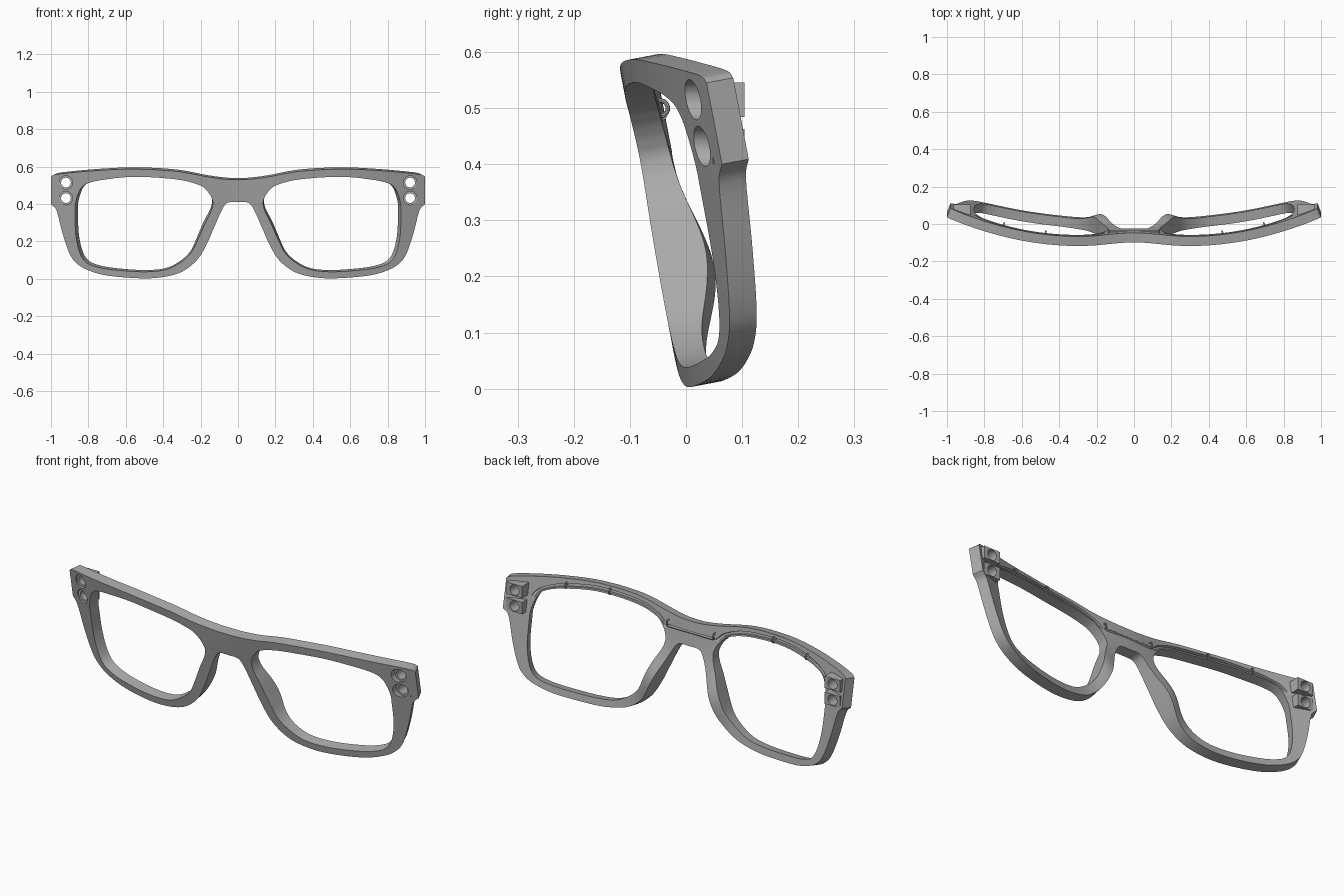
import bpy, bmesh, math
from mathutils import Vector

cube = bpy.data.objects.get("Cube")
if cube:
    bpy.data.objects.remove(cube)

grey = bpy.data.materials.new("frame_grey")
grey.use_nodes = True
colour = (0.4, 0.4, 0.4, 1)
grey.diffuse_color = colour
grey.node_tree.nodes["Principled BSDF"].inputs["Base Color"].default_value = colour

THICK = 0.052      # rim thickness
TILT = 0.19        # backward lean of the lower rim
TOP = 0.58


def wrap(x):
    """Depth of the wrapped front along its top edge."""
    if x < 0.25:
        return -0.12 + 0.006 * (1 + math.cos(math.pi * x / 0.25))
    return -0.12 + 0.15 * ((x - 0.25) / 0.75) ** 2


def slope(x):
    if x < 0.01:
        return 0
    return (wrap(x + 0.001) - wrap(x - 0.001)) / 0.002


def surface(x, z, depth):
    """Point at a depth behind the wrapped, tilted front."""
    front = Vector((x, wrap(x) + TILT * (TOP - z), z))
    return front + Vector((-slope(x), 1, TILT)).normalized() * depth


def spline(points, corners, steps=5):
    """Closed smooth loop with straight tangents at the corners."""
    n, result = len(points), []
    for i in range(n):
        before, a, b, after = (points[(i + k) % n] for k in (-1, 0, 1, 2))
        ta = b - a if i in corners else (b - before) / 2
        tb = b - a if (i + 1) % n in corners else (after - a) / 2
        for s in range(steps):
            t = s / steps
            h = t * t * (3 - 2 * t)
            result.append(a * (1 - h) + b * h + ta * (t * (1 - t) ** 2)
                          - tb * (t * t * (1 - t)))
    return result


def finish(obj, name):
    obj.name = name
    obj.data.name = name
    obj.data.materials.clear()
    obj.data.materials.append(grey)
    return obj


def select(obj):
    bpy.ops.object.select_all(action='DESELECT')
    obj.select_set(True)
    bpy.context.view_layer.objects.active = obj


def smooth(obj):
    select(obj)
    bpy.ops.object.shade_smooth_by_angle(angle=math.radians(30))


def cut(obj, cutter):
    mod = obj.modifiers.new("hole", 'BOOLEAN')
    mod.operation = 'DIFFERENCE'
    mod.solver = 'EXACT'
    mod.object = cutter
    select(obj)
    bpy.ops.object.modifier_apply(modifier=mod.name)


def drill(x, z, radius, y0, y1):
    bpy.ops.mesh.primitive_cylinder_add(vertices=32, radius=radius, depth=y1 - y0,
                                        location=(x, (y0 + y1) / 2, z),
                                        rotation=(math.pi / 2, 0, 0))
    tool = bpy.context.object
    tool.hide_render = True
    return tool


# Half rim outline, clockwise from the bridge top: outer edge, then lens edge
OUTER = [(0, .53), (.06, .532), (.16, .545), (.33, .575), (.55, .587), (.74, .58),
         (.9, .567), (.98, .557), (1, .545), (1, .4), (.97, .365), (.94, .25),
         (.905, .145), (.87, .09), (.81, .05), (.7, .018), (.52, .003), (.4, .01),
         (.3, .038), (.22, .1), (.17, .18), (.13, .27), (.095, .35), (.07, .395),
         (.045, .41), (0, .41)]
INNER = [(.15, .45), (.17, .475), (.21, .503), (.33, .532), (.55, .546), (.72, .53),
         (.8, .512), (.835, .49), (.855, .455), (.87, .4), (.871, .35), (.868, .24),
         (.85, .15), (.82, .095), (.77, .068), (.68, .05), (.52, .038), (.4, .046),
         (.32, .08), (.255, .135), (.215, .21), (.175, .3), (.145, .36), (.135, .395),
         (.135, .415), (.14, .43)]
outer = spline([Vector(p) for p in OUTER], {0, 8, 9, len(OUTER) - 1})
inner = spline([Vector(p) for p in INNER], set())


def section(o, i):
    """Cross-section of the rim: plain front, back with a wire groove along the top."""
    width = (o - i).length
    groove = 0.012 * min(1, max(0, (i.y - 0.46) / 0.03))
    ring = [(0, 0, 0), (0.5, 0, 0), (1, 0, 0), (1, 1, 0), (0.8, 1, 0)]
    ring += [(0.024 / width, 1, 0), (0.022 / width, 1, groove),
             (0.010 / width, 1, groove), (0.008 / width, 1, 0), (0, 1, 0)]
    for u, back, dip in ring:
        p = i.lerp(o, u)
        x, z = max(0, p.x), p.y
        nose = 0.045 * math.exp(-((x - 0.17) / 0.1) ** 2 - ((z - 0.2) / 0.13) ** 2)
        yield surface(x, z, back * (THICK + nose) - dip)


# Rim and bridge
bm = bmesh.new()
rows = [[bm.verts.new(p) for p in section(o, i)] for o, i in zip(outer, inner)]
for k, row in enumerate(rows):
    nxt = rows[(k + 1) % len(rows)]
    for j in range(len(row)):
        m = (j + 1) % len(row)
        bm.faces.new((row[j], nxt[j], nxt[m], row[m]))
seam = [f for f in bm.faces if all(v.co.x < 1e-4 for v in f.verts)]
bmesh.ops.delete(bm, geom=seam, context='FACES')
bmesh.ops.recalc_face_normals(bm, faces=bm.faces)
mesh = bpy.data.meshes.new("rim")
bm.to_mesh(mesh)
bm.free()
rim = bpy.data.objects.new("rim", mesh)
bpy.context.collection.objects.link(rim)
finish(rim, "rim")
mirror = rim.modifiers.new("mirror", 'MIRROR')
mirror.use_clip = True
select(rim)
bpy.ops.object.modifier_apply(modifier="mirror")

HINGE_X = 0.92
for side, label in ((1, "left"), (-1, "right")):
    # Hinge blocks with screw holes through the rim
    for z, place in ((0.515, "upper"), (0.432, "lower")):
        bpy.ops.mesh.primitive_cube_add(size=1, location=(side * HINGE_X, 0.076, z))
        block = finish(bpy.context.object, f"{label}_{place}_hinge_block")
        block.scale = (0.09, 0.056, 0.062)
        select(block)
        bpy.ops.object.transform_apply(location=False, rotation=False, scale=True)
        face = surface(HINGE_X, z, 0).y
        bore = drill(side * HINGE_X, z, 0.026, -0.2, 0.3)
        recess = drill(side * HINGE_X, z, 0.036, -0.2, face + 0.022)
        cut(block, bore)
        cut(rim, bore)
        cut(rim, recess)
        for tool in (bore, recess):
            bpy.data.objects.remove(tool)
        smooth(block)
    # Wire clips over the groove
    for n, (x, z) in enumerate(((0.13, 0.49), (0.48, 0.56), (0.71, 0.548))):
        spot = surface(x, z, THICK)
        bpy.ops.mesh.primitive_torus_add(
            major_segments=24, minor_segments=8, major_radius=0.014, minor_radius=0.004,
            location=(side * spot.x, spot.y, spot.z),
            rotation=(0, math.pi / 2, side * math.atan(slope(x))))
        smooth(finish(bpy.context.object, f"{label}_wire_clip_{n + 1}"))
smooth(rim)

# Thin rail across the back of the bridge
rail_y = surface(0.06, 0.485, THICK).y
bpy.ops.mesh.primitive_cylinder_add(vertices=12, radius=0.006, depth=0.26,
                                    location=(0, rail_y, 0.485),
                                    rotation=(0, math.pi / 2, 0))
smooth(finish(bpy.context.object, "bridge_rail"))
